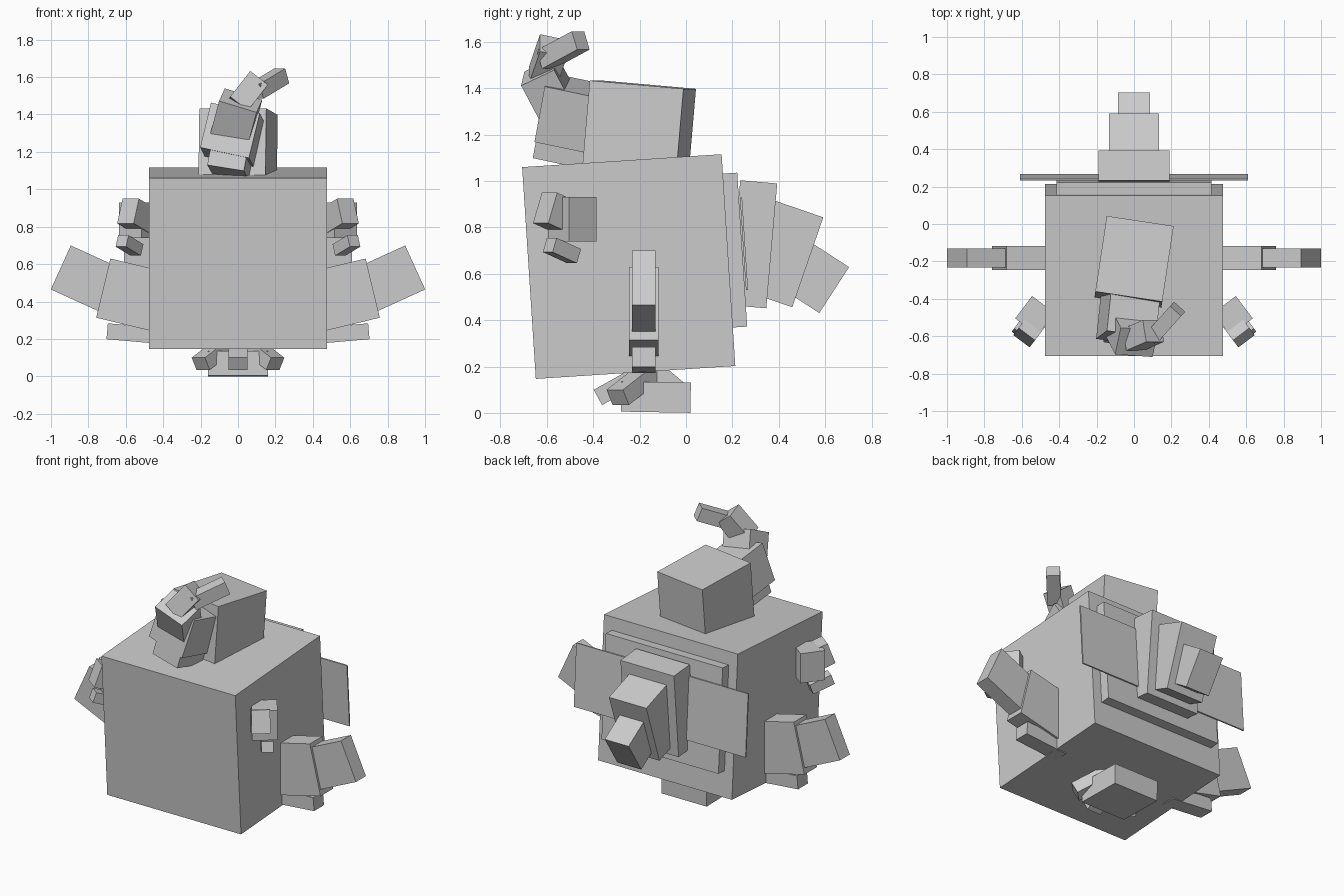
import bpy
from math import radians
from mathutils import Euler, Matrix

default_cube = bpy.data.objects.get("Cube")
if default_cube:
    bpy.data.objects.remove(default_cube, do_unlink=True)

# One flat colour for every part
shade = .6
grey = bpy.data.materials.new("plain_grey")
grey.use_nodes = True
grey.diffuse_color = (shade, shade, shade, 1)
shader = grey.node_tree.nodes["Principled BSDF"]
shader.inputs["Base Color"].default_value = grey.diffuse_color


def box(name, x=0, y=0, z=0, width=.1, depth=.1, height=.1, pitch=0, roll=0, yaw=0):
    """Flat-faced block from its centre, full size and rotation in degrees."""
    bpy.ops.mesh.primitive_cube_add(size=1)
    block = bpy.context.object
    block.name = name
    block.data.materials.append(grey)
    turn = Euler((radians(pitch), radians(roll), radians(yaw))).to_matrix()
    scale = Matrix.Diagonal((width, depth, height))
    block.data.transform((turn @ scale).to_4x4())
    block.location = (x, y, z)


def pair(name, x, roll=0, yaw=0, **shape):
    """The same block on both sides, mirrored across the middle."""
    for side, sign in (("left", 1), ("right", -1)):
        box(side + "_" + name, x=sign * x, roll=sign * roll, yaw=sign * yaw, **shape)


# Body and head
body_pitch = 3.7
head_yaw = -8.6
box("body", y=-.247, z=.631, width=.95, depth=.862, height=.915, pitch=body_pitch)
box("head", y=-.204, z=1.206, width=.362, depth=.41, height=.42, pitch=-5, yaw=head_yaw)

# Muzzle and jaw
muzzle_pitch = -12
box("muzzle", x=-.03, y=-.49, z=1.29, width=.27, depth=.25, height=.25,
    pitch=muzzle_pitch, roll=12, yaw=head_yaw)
box("jaw", x=-.045, y=-.53, z=1.14, width=.2, depth=.22,
    pitch=muzzle_pitch, roll=9, yaw=head_yaw)

# Curled trunk
box("trunk_base", x=-.01, y=-.585, z=1.385, width=.21, depth=.16, height=.21,
    pitch=26, roll=17, yaw=-4)
box("trunk_middle", x=.05, y=-.595, z=1.515, width=.12, depth=.12, height=.18,
    pitch=-15, roll=38)
box("trunk_tip", x=.165, y=-.53, z=1.565, width=.08, depth=.22, height=.085,
    pitch=22, yaw=-42)

# Back panel with thin side fins
box("back_panel", y=.18, z=.7, width=.83, depth=.125, height=.665, pitch=body_pitch)
box("back_fins", y=.25, z=.73, width=1.22, depth=.009, height=.4, pitch=body_pitch)

# Tail, stepping down and back
box("tail_base", y=.29, z=.727, width=.38, depth=.16, height=.54, pitch=-5)
box("tail_middle", y=.407, z=.69, width=.265, depth=.25, height=.41, pitch=-19)
box("tail_tip", y=.555, z=.584, width=.17, depth=.2, height=.236, pitch=-33)

# Side flippers share one plane
flipper_y = -.182
pair("flipper_base", x=.555, y=flipper_y, z=.432, width=.34, depth=.128, height=.325, roll=-13.5)
pair("flipper_tip", x=.82, y=flipper_y, z=.524, width=.28, height=.258, roll=-24.5)
pair("flipper_lower", x=.55, y=flipper_y, z=.228, width=.3, height=.085, roll=-5)

# Small arms with a hand and thumb
arm_yaw = 37
hand_pitch = -20
pair("arm", x=.53, y=-.49, z=.835, width=.15, depth=.15, height=.19, yaw=arm_yaw)
pair("hand", x=.548, y=-.555, z=.86, width=.11, depth=.14, height=.14,
     pitch=hand_pitch, yaw=arm_yaw)
pair("thumb", x=.58, y=-.535, z=.7, width=.07, depth=.14, height=.065,
     pitch=hand_pitch, yaw=arm_yaw)

# Foot, ankle and toes
toe = {"z": .125, "depth": .24, "height": .075, "pitch": 29}
box("foot", y=-.13, z=.068, width=.32, depth=.3, height=.13, pitch=-1)
box("ankle", y=-.12, z=.145, width=.2, depth=.2, height=.12, pitch=-40)
box("middle_toe", y=-.275, **toe)
pair("outer_toe", x=.125, y=-.22, yaw=45, **toe)
